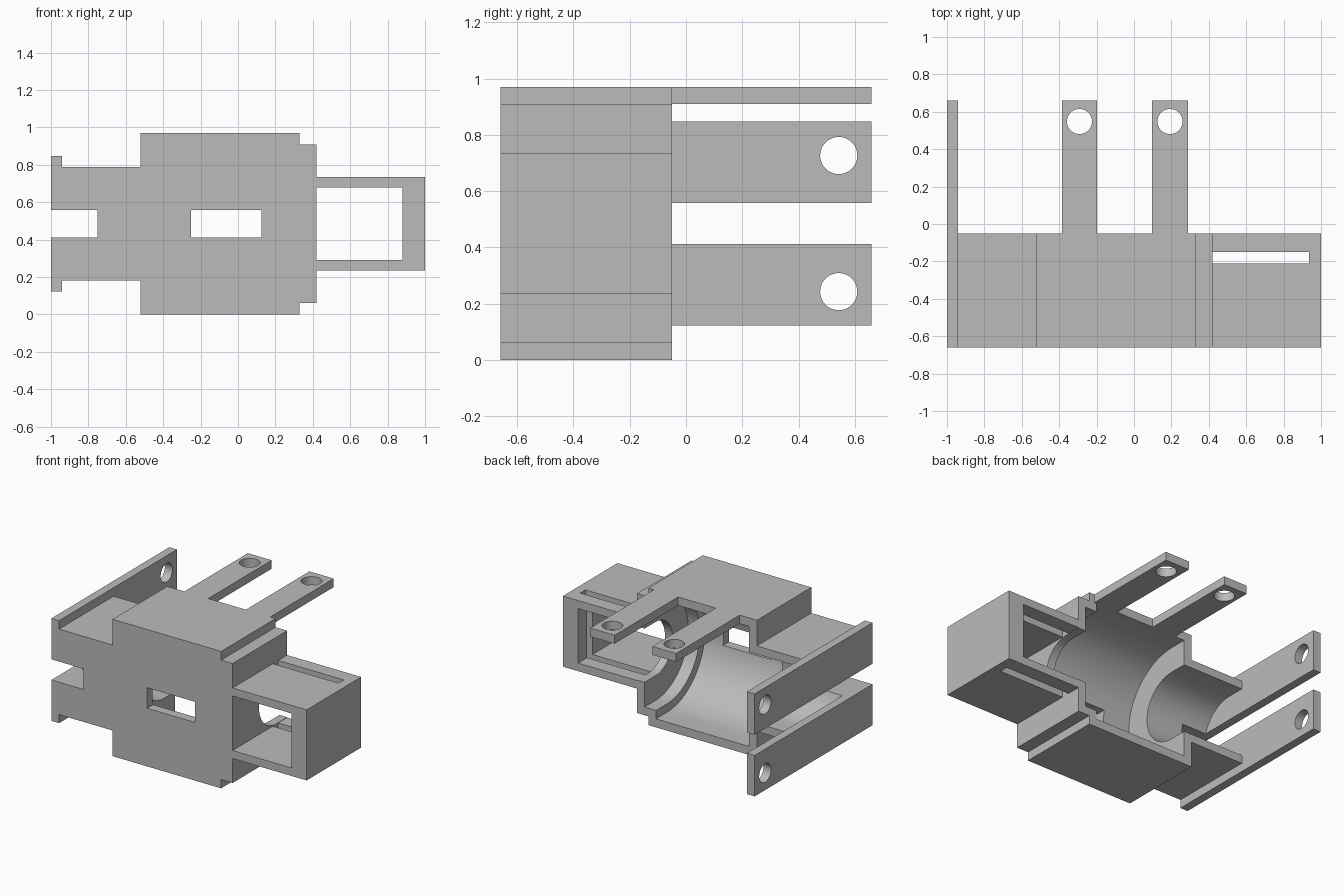
import bpy, bmesh, math
from mathutils import Vector

if "Cube" in bpy.data.objects:
    bpy.data.objects.remove(bpy.data.objects["Cube"])

FRONT, BACK, TIP = -0.66, -0.05, 0.66   # depth of the shell and its arms
MID = 0.485                             # height of the bore axis
AXIS_Y = -0.175                         # depth of the bore axis
WALL = 0.06

grey = bpy.data.materials.new("light grey")
grey.use_nodes = True
colour = (0.5, 0.5, 0.5, 1)
grey.diffuse_color = colour
grey.node_tree.nodes["Principled BSDF"].inputs["Base Color"].default_value = colour


def prism(name, outline, axis, lo, hi):
    """Extrude a 2D outline along an axis (outline uses the other two axes in order)."""
    bm = bmesh.new()
    verts = []
    for p in outline:
        co = list(p)
        co.insert(axis, lo)
        verts.append(bm.verts.new(co))
    face = bm.faces.new(verts)
    moved = bmesh.ops.extrude_face_region(bm, geom=[face])["geom"]
    offset = Vector((0, 0, 0))
    offset[axis] = hi - lo
    bmesh.ops.translate(bm, vec=offset,
                        verts=[g for g in moved if isinstance(g, bmesh.types.BMVert)])
    bmesh.ops.recalc_face_normals(bm, faces=bm.faces[:])
    mesh = bpy.data.meshes.new(name)
    bm.to_mesh(mesh)
    bm.free()
    mesh.materials.append(grey)
    ob = bpy.data.objects.new(name, mesh)
    bpy.context.collection.objects.link(ob)
    return ob


def box(name, x, y, z):
    return prism(name, [(x[0], y[0]), (x[1], y[0]), (x[1], y[1]), (x[0], y[1])], 2, *z)


def circle(u, v, r, n=48):
    return [(u + r * math.cos(math.tau * i / n), v + r * math.sin(math.tau * i / n))
            for i in range(n)]


def channel(name, r, x0, x1, n=32):
    """Round-bottomed trough along x, open to the back."""
    arc = [(AXIS_Y - r * math.sin(math.pi * i / n), MID + r * math.cos(math.pi * i / n))
           for i in range(n + 1)]
    return prism(name, arc + [(0.2, MID - r), (0.2, MID + r)], 0, x0, x1)


def activate(ob):
    bpy.ops.object.select_all(action='DESELECT')
    ob.select_set(True)
    bpy.context.view_layer.objects.active = ob


def cut(ob, *cutters):
    activate(ob)
    for c in cutters:
        c.hide_render = True
        mod = ob.modifiers.new("cut", 'BOOLEAN')
        mod.operation, mod.solver, mod.object = 'DIFFERENCE', 'EXACT', c
        bpy.ops.object.modifier_apply(modifier=mod.name)
        bpy.data.objects.remove(c)
    bpy.ops.object.shade_smooth_by_angle(angle=math.radians(30))


# Shell: stepped outline, mirrored about the bore axis
steps = [(-1, 0.363), (-0.94, 0.363), (-0.94, 0.303), (-0.52, 0.303), (-0.52, 0.485),
         (0.33, 0.485), (0.33, 0.423), (0.42, 0.423), (0.42, 0.25), (1, 0.25)]
outline = [(x, MID + h) for x, h in steps] + [(x, MID - h) for x, h in reversed(steps)]
shell = prism("shell", outline, 1, FRONT, BACK)

through = (-1, 1)
slit = (MID - 0.073, MID + 0.073)
cut(shell,
    channel("main_bore", 0.425, -0.46, 0.27),
    channel("narrow_bore", 0.245, -0.94, 0),
    channel("collar_bore", 0.365, 0, 0.36),
    channel("neck_bore", 0.19, 0, 0.45),
    box("front_window", (-0.25, 0.125), (-0.8, -0.3), slit),
    box("end_notch", (-1.1, -0.75), through, slit),
    box("frame_opening", (0.42, 0.88), through, (MID - 0.193, MID + 0.193)),
    box("plate_slot", (0.42, 0.935), (-0.21, -0.15), (0.1, 0.85)))

# Side arms with cross holes
for name, z0, z1, hole_z in (("lower_side_arm", 0.122, 0.412, 0.243),
                             ("upper_side_arm", 0.558, 0.848, 0.727)):
    arm = box(name, (-1, -0.94), (BACK, TIP), (z0, z1))
    cut(arm, prism("hole", circle(0.543, hole_z, 0.066), 0, -1.1, -0.8))

# Top tabs with vertical holes
for name, x0, x1 in (("right_top_tab", -0.385, -0.198), ("left_top_tab", 0.097, 0.288)):
    tab = box(name, (x0, x1), (BACK, TIP), (2 * MID - WALL, 2 * MID))
    cut(tab, prism("hole", circle((x0 + x1) / 2, 0.548, 0.067), 2, 0.8, 1.1))
